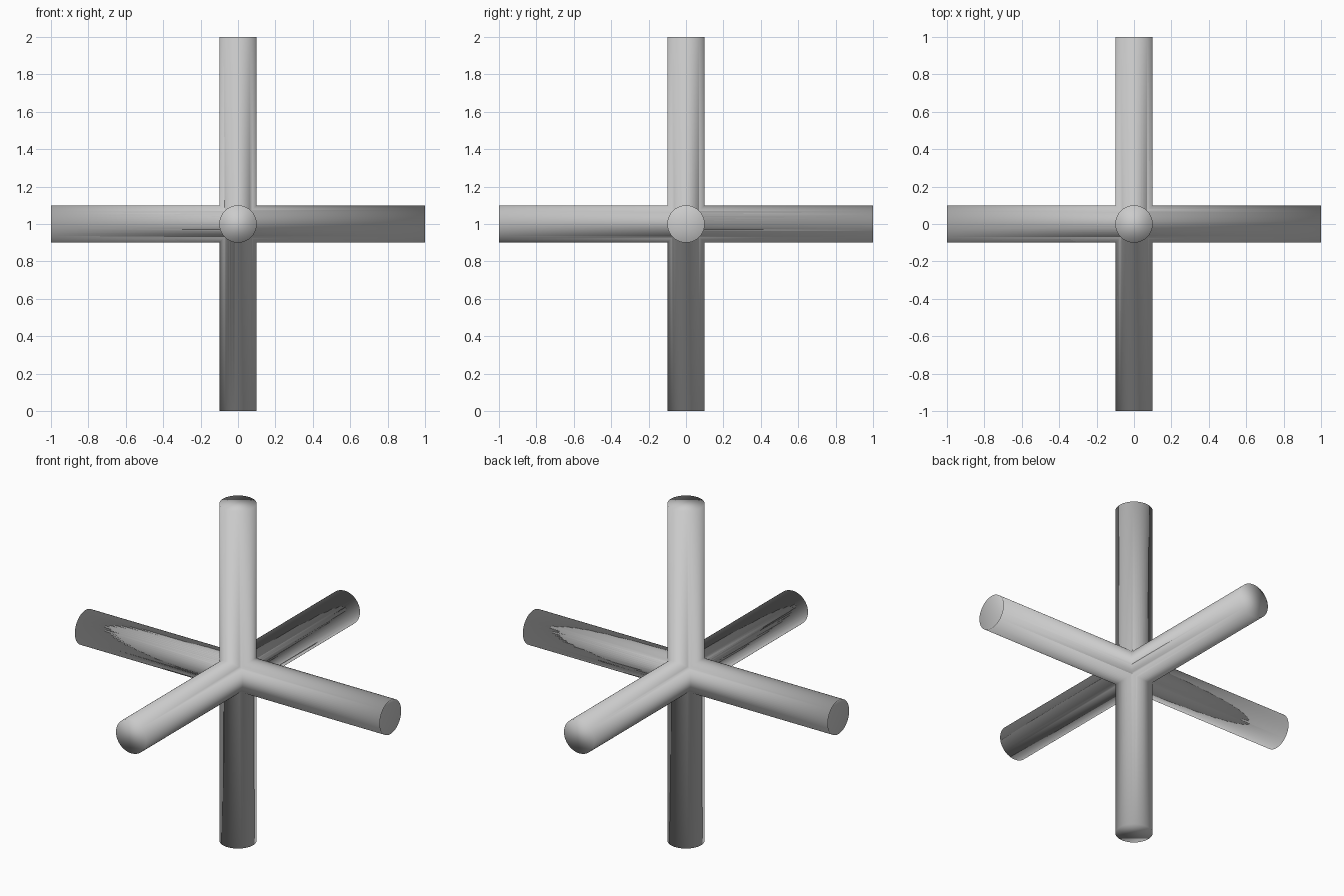
import bpy, bmesh
from math import pi
from mathutils import Matrix

if "Cube" in bpy.data.objects:
    bpy.data.objects.remove(bpy.data.objects["Cube"])

R, HALF, SIDES = 0.1, 1.0, 64


def rod(name, axis):
    """Capped round rod through (0, 0, 1) along the given axis."""
    bm = bmesh.new()
    bmesh.ops.create_cone(bm, cap_ends=True, segments=SIDES,
                          radius1=R, radius2=R, depth=2 * HALF)
    # Shallow conical dimples in the ends of the side-to-side rod
    if axis == 'X':
        for f in [f for f in bm.faces if len(f.verts) > 4]:
            z = f.calc_center_median().z
            v = bmesh.ops.poke(bm, faces=[f])['verts'][0]
            v.co.z = z - (0.1 if z > 0 else -0.1)
    turn = {'X': Matrix.Rotation(pi / 2, 4, 'Y'),
            'Y': Matrix.Rotation(pi / 2, 4, 'X'),
            'Z': Matrix.Identity(4)}[axis]
    bm.transform(Matrix.Translation((0, 0, 1)) @ turn)
    for f in bm.faces:
        f.smooth = True
    me = bpy.data.meshes.new(name)
    bm.to_mesh(me)
    bm.free()
    ob = bpy.data.objects.new(name, me)
    bpy.context.collection.objects.link(ob)
    return ob


# Three crossing rods fused into one six-armed body
body = rod("six_armed_cross", 'X')
for name, axis in (("depth_rod", 'Y'), ("upright_rod", 'Z')):
    other = rod(name, axis)
    mod = body.modifiers.new(name, 'BOOLEAN')
    mod.operation = 'UNION'
    mod.solver = 'EXACT'
    mod.object = other
    bpy.context.view_layer.objects.active = body
    bpy.ops.object.modifier_apply(modifier=mod.name)
    bpy.data.objects.remove(other)

for p in body.data.polygons:
    p.use_smooth = True
